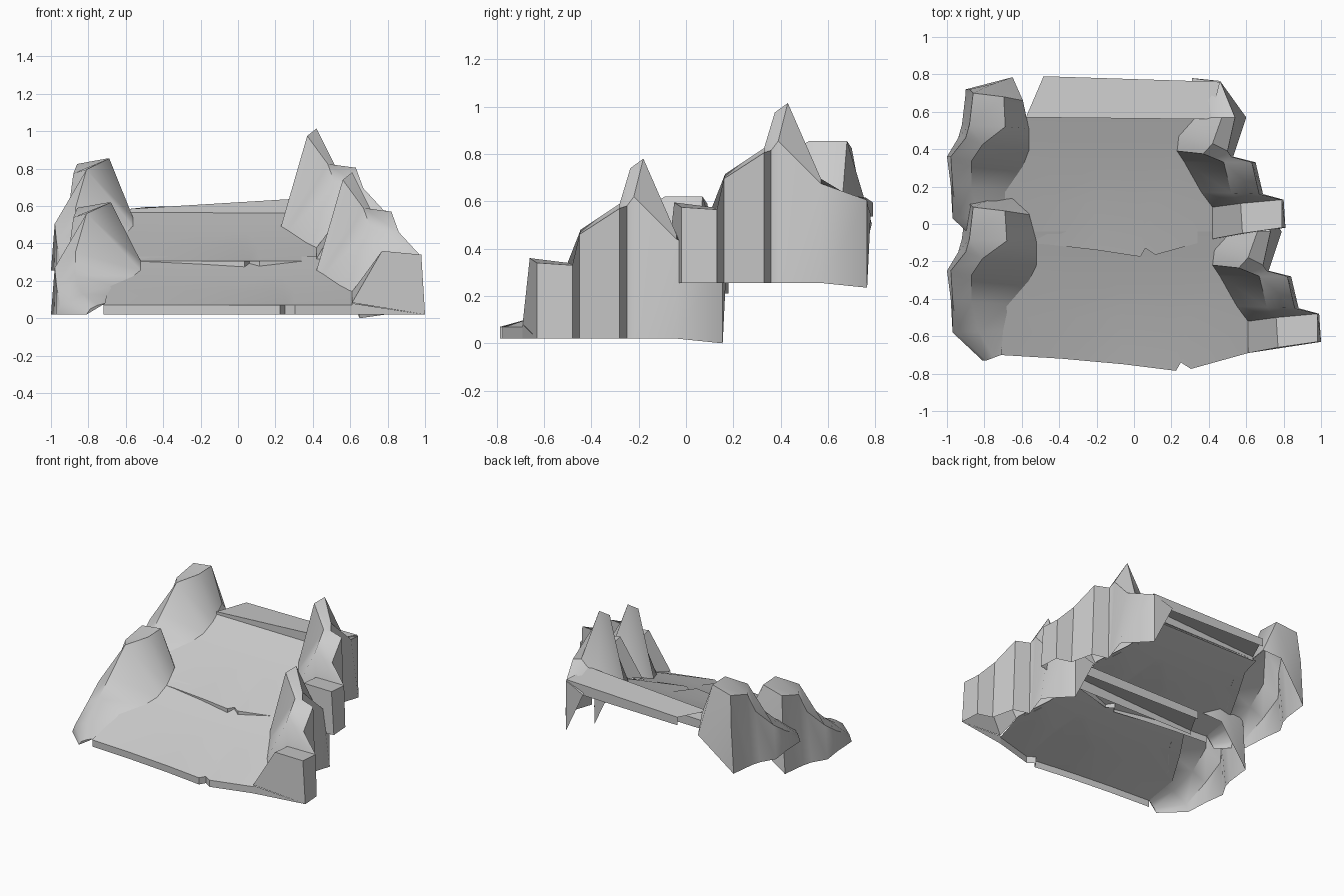
import bpy
import bmesh
import math

if "Cube" in bpy.data.objects:
    bpy.data.objects.remove(bpy.data.objects["Cube"], do_unlink=True)

stone = bpy.data.materials.new("stone_grey")
stone.use_nodes = True
colour = (0.6, 0.6, 0.6, 1)
stone.diffuse_color = colour
stone.node_tree.nodes["Principled BSDF"].inputs["Base Color"].default_value = colour


def ramp_height(y):
    """Height of the gently steepening floor, all in hundredths."""
    run = y + 73
    return 7 + 0.33 * run + 0.0007 * run * run


def place(point, level):
    """Hundredths to units; the upper level steps back, up and narrows on one side."""
    x, y, z = point
    sideways = min(max((x + 72) / 90, 0), 1)
    return ((x - 19 * sideways * level) / 100,
            (y + 61 * level) / 100,
            (z + 23.5 * level) / 100)


def loft(name, rows, level, caps=()):
    """Skin a list of equally long point rows, optionally capping end rows."""
    bm = bmesh.new()
    grid = [[bm.verts.new(place(p, level)) for p in row] for row in rows]
    for near, far in zip(grid, grid[1:]):
        for i in range(len(near) - 1):
            bm.faces.new((near[i], near[i + 1], far[i + 1], far[i]))
    for end in caps:
        bm.faces.new(grid[end])
    bmesh.ops.recalc_face_normals(bm, faces=bm.faces)
    # Open shells should face the sky
    if sum(f.normal.z * f.calc_area() for f in bm.faces) < 0:
        bmesh.ops.reverse_faces(bm, faces=bm.faces)
    mesh = bpy.data.meshes.new(name)
    bm.to_mesh(mesh)
    bm.free()
    mesh.materials.append(stone)
    obj = bpy.data.objects.new(name, mesh)
    bpy.context.collection.objects.link(obj)
    bpy.ops.object.select_all(action="DESELECT")
    obj.select_set(True)
    bpy.context.view_layer.objects.active = obj
    bpy.ops.object.shade_smooth_by_angle(angle=math.radians(45))
    return obj


def rock_section(outer_y, inner_y, foot_x, outer_x, outer_z, ridge_x, ridge_z, inner_x):
    """One cross-section of a rocky bank: foot, shoulder, ridge, floor edge."""
    return [(foot_x, outer_y, 2),
            (outer_x, outer_y, outer_z),
            (ridge_x, (outer_y + inner_y) / 2, ridge_z),
            (inner_x, inner_y, ramp_height(inner_y))]


# Jagged bank: low block, middle block, tall peak, falling tail
jagged_bank = [
    rock_section(-63, -69, 100, 98, 34, 77, 36, 61),
    rock_section(-48, -52, 99, 98, 33, 76, 34, 61),
    rock_section(-45, -44, 88, 86, 46, 71, 48, 55),
    rock_section(-28, -28, 84, 82, 57, 67, 59, 46),
    rock_section(-25, -22, 72, 71, 58, 56, 74, 42),
    rock_section(-22, -14, 73, 69, 62, 61, 78, 43),
    rock_section(-4, -4, 79, 73, 44, 66, 46, 52),
    [(65, 15.5, 0), (65, 15.5, 37), (57, 16, 34), (50, 17, 31)],
]

# Rounded bank: low toe, shoulder, flat-topped mound, sheer back
rounded_bank = [
    rock_section(-73, -70, -81, -79, 5, -75, 7, -71),
    rock_section(-58, -57, -97, -95, 7, -83, 13, -70),
    rock_section(-40, -43, -98, -97, 17, -87, 23, -67),
    rock_section(-25, -30, -100, -98, 27, -87, 35, -56),
    rock_section(-15, -22, -94, -90, 39, -81, 56, -52),
    rock_section(-8, -10, -92, -88, 54, -68, 62, -52),
    rock_section(9, 5, -90, -86, 59, -69, 62, -56),
    [(-90, 11, 2), (-88, 11, 35), (-75, 14, 32), (-63, 17.5, 27)],
]

# Front edge of the floor with its small chip: fraction across, depth
front_edge = [(0, -70), (0.25, -72), (0.5, -75), (0.71, -78.5),
              (0.73, -74), (0.77, -77.5), (1, -69)]
floor_bounds = [(-50, -76, 61), (-30, -66, 50), (-15, -57, 45), (-4, -58, 54)]


def floor_rows():
    left, right = -72, 61
    edge = [(left + (right - left) * t, y) for t, y in front_edge]
    rows = [[(x, y, 2) for x, y in edge], [(x, y, 7) for x, y in edge]]
    for y, lo, hi in floor_bounds:
        rows.append([(lo + (hi - lo) * t, y, ramp_height(y)) for t, _ in front_edge])
    return rows


def slab_rows(drop):
    """Back step: front riser, sloping tread and back face."""
    left = [(-54, -4, 32), (-54, -4, 35), (-42, 18, 36), (-42, 18, 30)]
    right = [(60, -5, 32), (60, -5, 41), (65, 15, 38), (65, 15, 30)]
    return [[(x, y, z - drop) for x, y, z in side] for side in (left, right)]


# Two stacked levels of the same ramp
for level, tag in enumerate(("lower", "upper")):
    loft(tag + "_floor", floor_rows(), level)
    loft(tag + "_back_step", slab_rows(0 if level else 9), level)
    loft(tag + "_jagged_bank", jagged_bank, level, caps=(0, -1))
    loft(tag + "_rounded_bank", rounded_bank, level, caps=(0, -1))
    # Front wedge joining the floor lip to the jagged bank
    loft(tag + "_bank_toe",
         [[(61, -69, 2), (61, -69, 7)], [(100, -63, 2), (61, -69, 8)]], level)
